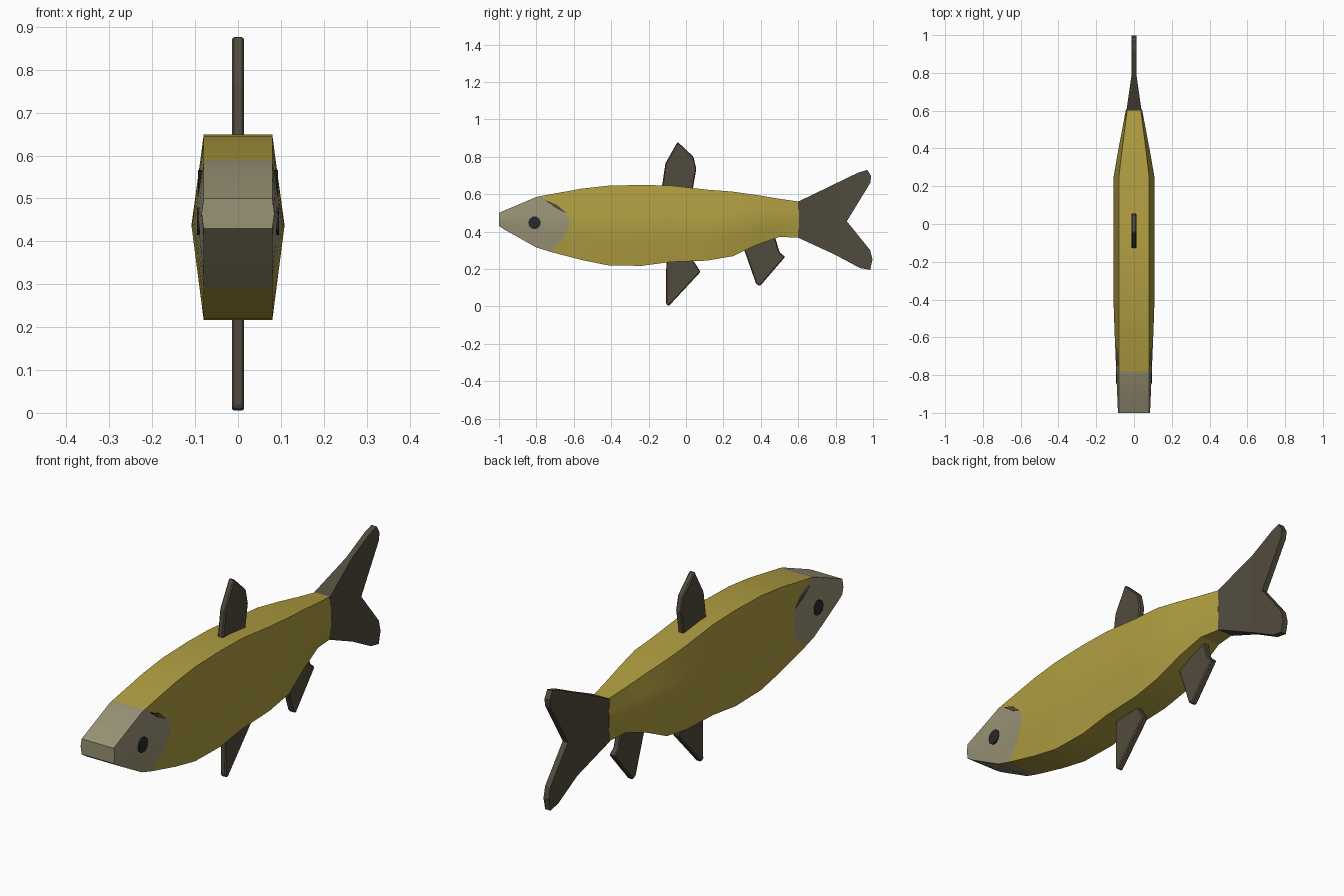
import bpy, bmesh, math

if "Cube" in bpy.data.objects:
    bpy.data.objects.remove(bpy.data.objects["Cube"])


def material(name, rgb):
    m = bpy.data.materials.new(name)
    m.diffuse_color = (*rgb, 1)
    m.use_nodes = True
    m.node_tree.nodes["Principled BSDF"].inputs["Base Color"].default_value = m.diffuse_color
    return m


GOLD = material("gold scales", (0.43, 0.34, 0.052))
GREY = material("grey head", (0.32, 0.29, 0.18))
FIN = material("dark fin", (0.083, 0.070, 0.047))
EYE = material("black eye", (0.02, 0.022, 0.022))


def finish(bm, name, *mats):
    bmesh.ops.recalc_face_normals(bm, faces=bm.faces)
    me = bpy.data.meshes.new(name)
    bm.to_mesh(me)
    bm.free()
    ob = bpy.data.objects.new(name, me)
    bpy.context.collection.objects.link(ob)
    for m in mats:
        me.materials.append(m)
    return ob


def interp(table, y):
    for a, b in zip(table, table[1:]):
        if y <= b[0]:
            break
    f = (y - a[0]) / (b[0] - a[0])
    return a[1] + (b[1] - a[1]) * f


def prism(outline, x0, x1):
    """Side-view outline (y, z) extruded across x."""
    bm = bmesh.new()
    face = bm.faces.new([bm.verts.new((x0, y, z)) for y, z in outline])
    ext = bmesh.ops.extrude_face_region(bm, geom=[face])
    for v in ext["geom"]:
        if isinstance(v, bmesh.types.BMVert):
            v.co.x = x1
    if face.is_valid and len(bm.faces) < len(outline) + 2:
        bm.faces.new([v for v in bm.verts if v.co.x == x0])
    return bm


# Body: lofted along y from back, belly and width profiles
TOP = [(-1, .50), (-.93, .53), (-.80, .585), (-.64, .62), (-.42, .645), (-.22, .65),
       (-.05, .645), (.1, .625), (.24, .615), (.38, .595), (.5, .575), (.605, .56)]
BELLY = [(-1, .43), (-.97, .41), (-.80, .315), (-.64, .265), (-.42, .22), (-.25, .215),
         (-.1, .237), (.12, .245), (.26, .27), (.38, .33), (.5, .372), (.605, .367)]
EDGE_W = [(-1, .08), (.26, .08), (.605, .036)]
MID_W = [(-1, .085), (-.45, .108), (.26, .108), (.605, .043)]
LEVELS = [0, .28, .5, .68, .88, 1]
GILL = [-.73, -.655, -.62, -.64, -.74, -.78]      # curved head border
stations = [-1, -.97, -.93, -.80, GILL, -.56, -.42, -.24, -.08, .11, .25, .38, .5, .605]

bm = bmesh.new()
rings = []
for s in stations:
    side = []
    for i, t in enumerate(LEVELS):
        y = s[i] if isinstance(s, list) else s
        lo, hi = interp(BELLY, y), interp(TOP, y)
        e, m = interp(EDGE_W, y), interp(MID_W, y)
        side.append((e + (m - e) * (1 - abs(2 * t - 1)), y, lo + (hi - lo) * t))
    ring = side + [(-x, y, z) for x, y, z in reversed(side)]
    rings.append([bm.verts.new(p) for p in ring])
n = len(rings[0])
for k, (a, b) in enumerate(zip(rings, rings[1:])):
    for i in range(n):
        j = (i + 1) % n
        f = bm.faces.new((a[i], a[j], b[j], b[i]))
        f.material_index = 1 if k < stations.index(GILL) else 0
bm.faces.new(rings[0]).material_index = 1
bm.faces.new(rings[-1])
body = finish(bm, "body", GOLD, GREY)
bpy.context.view_layer.objects.active = body
body.select_set(True)
bpy.ops.object.shade_smooth_by_angle(angle=math.radians(20))

# Tail: forked plate that thickens towards the body
bm = prism([(.60, .56), (.92, .715), (.97, .73), (.99, .695), (.985, .66), (.86, .455),
            (.985, .30), (.997, .25), (.985, .195), (.93, .205), (.80, .275), (.60, .367)],
           -.013, .013)
bmesh.ops.bisect_plane(bm, geom=bm.verts[:] + bm.edges[:] + bm.faces[:],
                       plane_co=(0, .79, 0), plane_no=(0, 1, 0))
for v in bm.verts:
    grow = max(0, (.79 - v.co.y) / .19)
    v.co.x = math.copysign(.013 + .027 * grow, v.co.x)
finish(bm, "tail_fin", FIN)

# Single fins on the centre line
FINS = {
    "back_fin": [(-.13, .63), (-.11, .765), (-.045, .88), (.04, .80), (.055, .735), (.035, .62)],
    "belly_fin": [(-.105, .25), (-.108, .015), (-.092, .002), (.078, .185), (.035, .25)],
    "rear_fin": [(.305, .32), (.375, .12), (.395, .108), (.53, .265), (.50, .29), (.475, .375)],
}
for name, outline in FINS.items():
    ob = finish(prism(outline, -.014, .014), name, FIN)
    bev = ob.modifiers.new("edge", 'BEVEL')
    bev.width, bev.segments = .005, 1

# Eyes and gill slits as thin plates on both sides
eye = [(-.81 + .034 * math.cos(math.tau * i / 10), .447 + .034 * math.sin(math.tau * i / 10))
       for i in range(10)]
slit = [(-.75, .567), (-.69, .542), (-.635, .495), (-.65, .502), (-.70, .528)]
for side, s in (("right", 1), ("left", -1)):
    finish(prism(eye, .088 * s, .096 * s), side + "_eye", EYE)
    finish(prism(slit, .084 * s, .093 * s), side + "_gill_slit", FIN)
